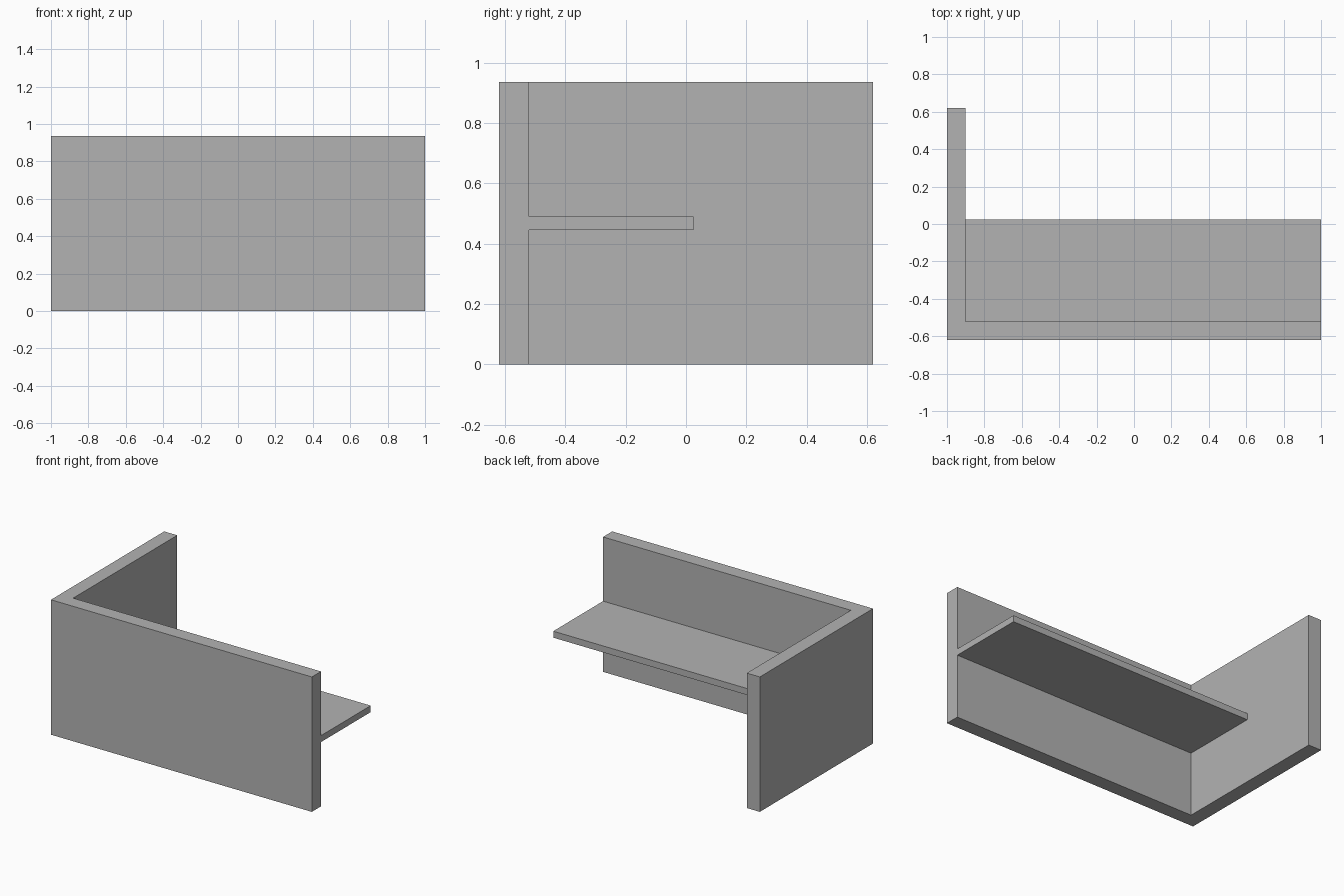
import bpy
import bmesh

cube = bpy.data.objects.get("Cube")
if cube:
    bpy.data.objects.remove(cube, do_unlink=True)

grey = bpy.data.materials.new("plain grey")
grey.use_nodes = True
colour = (0.45, 0.45, 0.45, 1)
grey.diffuse_color = colour
grey.node_tree.nodes["Principled BSDF"].inputs["Base Color"].default_value = colour


def extrude_outline(name, outline, bottom, top):
    """Raise a flat plan outline into a solid between two heights."""
    bm = bmesh.new()
    face = bm.faces.new([bm.verts.new((x, y, bottom)) for x, y in outline])
    raised = bmesh.ops.extrude_face_region(bm, geom=[face])["geom"]
    verts = [v for v in raised if isinstance(v, bmesh.types.BMVert)]
    bmesh.ops.translate(bm, verts=verts, vec=(0, 0, top - bottom))
    bmesh.ops.recalc_face_normals(bm, faces=bm.faces)
    mesh = bpy.data.meshes.new(name)
    bm.to_mesh(mesh)
    bm.free()
    mesh.materials.append(grey)
    obj = bpy.data.objects.new(name, mesh)
    bpy.context.collection.objects.link(obj)
    return obj


left, right = -1.0, 1.0
front, back = -0.62, 0.62
side_inner, front_inner = -0.9, -0.52
shelf_back = 0.025

# Front panel and right-hand side panel as one L-shaped wall
extrude_outline("corner_wall", [
    (left, front), (right, front), (right, front_inner),
    (side_inner, front_inner), (side_inner, back), (left, back)], 0, 0.935)

# Thin shelf fitted into the inner corner at mid height
extrude_outline("shelf", [
    (side_inner, front_inner), (right, front_inner),
    (right, shelf_back), (side_inner, shelf_back)], 0.445, 0.49)
